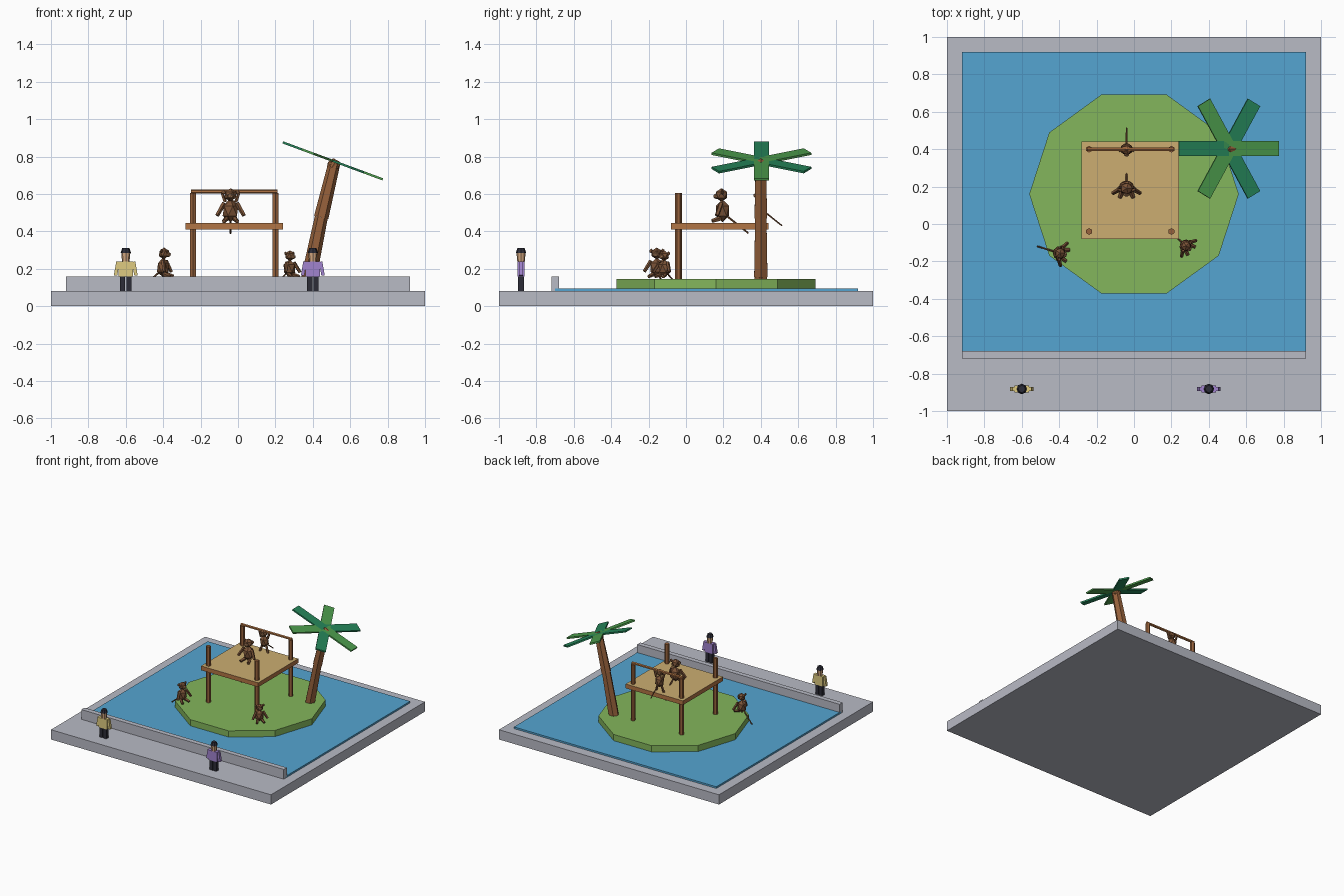
import bpy, bmesh, math
from mathutils import Matrix, Vector

if "Cube" in bpy.data.objects:
    bpy.data.objects.remove(bpy.data.objects["Cube"])

MATS = {}


def mat(name, r, g, b):
    m = bpy.data.materials.new(name)
    m.diffuse_color = [(c / 255) ** 2.2 for c in (r, g, b)] + [1]
    m.use_nodes = True
    m.node_tree.nodes["Principled BSDF"].inputs["Base Color"].default_value = m.diffuse_color
    MATS[name] = m


for args in [("stone", 183, 185, 196), ("water", 85, 163, 208), ("grass", 130, 180, 92),
             ("deck", 203, 172, 112), ("wood", 176, 116, 70), ("post", 150, 98, 62),
             ("bark", 150, 98, 62), ("leaf_light", 78, 155, 78), ("leaf_dark", 42, 132, 90),
             ("fur", 122, 84, 58), ("face", 165, 122, 88), ("skin", 215, 170, 130),
             ("dark", 48, 48, 58), ("yellow", 222, 202, 128), ("purple", 160, 130, 205)]:
    mat(*args)


def finish(name, bm, material, M=Matrix()):
    bm.transform(M)
    me = bpy.data.meshes.new(name)
    bm.to_mesh(me)
    bm.free()
    me.materials.append(MATS[material])
    ob = bpy.data.objects.new(name, me)
    bpy.context.collection.objects.link(ob)
    return ob


def box(name, lo, hi, material, M=Matrix()):
    lo, hi = Vector(lo), Vector(hi)
    bm = bmesh.new()
    bmesh.ops.create_cube(bm, size=1)
    return finish(name, bm, material,
                  M @ Matrix.Translation((lo + hi) / 2) @ Matrix.Diagonal((*(hi - lo), 1)))


def rod(name, a, b, r1, r2, material, M=Matrix(), sides=6):
    a, b = Vector(a), Vector(b)
    bm = bmesh.new()
    bmesh.ops.create_cone(bm, cap_ends=True, segments=sides, radius1=r1, radius2=r2,
                          depth=(b - a).length)
    R = (b - a).to_track_quat('Z', 'Y').to_matrix().to_4x4()
    return finish(name, bm, material, M @ Matrix.Translation((a + b) / 2) @ R)


def ball(name, c, r, material, M=Matrix()):
    bm = bmesh.new()
    bmesh.ops.create_icosphere(bm, subdivisions=1, radius=1)
    return finish(name, bm, material, M @ Matrix.Translation(c) @ Matrix.Diagonal((*r, 1)))


# Enclosure: slab, water, front wall, island
box("base_slab", (-1, -1, 0), (1, 1, 0.08), "stone")
box("water", (-0.92, -0.70, 0.07), (0.92, 0.92, 0.094), "water")
box("viewing_wall", (-0.92, -0.72, 0.07), (0.92, -0.68, 0.16), "stone")
bm = bmesh.new()
bmesh.ops.create_cone(bm, cap_ends=True, segments=10, radius1=0.56, radius2=0.56, depth=0.06)
# first vertex must point along +x
v = bm.verts[:][0].co
finish("island", bm, "grass",
       Matrix.Translation((0, 0.16, 0.115)) @ Matrix.Rotation(-math.atan2(v.y, v.x), 4, 'Z'))

# Climbing platform: deck with tan top face, four posts, bar
deck = box("platform_deck", (-0.28, -0.08, 0.41), (0.24, 0.44, 0.445), "wood")
deck.data.materials.append(MATS["deck"])
for p in deck.data.polygons:
    p.material_index = int(p.normal.z > 0.5)
for x in (-0.24, 0.20):
    for y in (-0.04, 0.40):
        rod("platform_post", (x, y, 0.12), (x, y, 0.605), 0.018, 0.018, "post")
rod("climbing_bar", (-0.25, 0.40, 0.613), (0.21, 0.40, 0.613), 0.011, 0.011, "wood")

# Palm: leaning trunk pieces, crown knob, six flat fronds in a tilted plane
path = [(0.345, 0.40, 0.02), (0.38, 0.40, 0.16), (0.445, 0.40, 0.475), (0.515, 0.40, 0.765)]
for i in range(3):
    rod("palm_trunk", path[i], path[i + 1], 0.043 - 0.002 * i, 0.038 - 0.003 * i, "bark")
ball("palm_crown", (0.51, 0.40, 0.755), (0.04, 0.036, 0.036), "bark")
tilt = Matrix.Translation((0.507, 0.403, 0.777)) @ Matrix.Rotation(math.radians(20.3), 4, 'Y')
for i in range(6):
    box("palm_frond", (0.0, -0.04, -0.006), (0.285, 0.04, 0.006),
        "leaf_dark" if i % 2 else "leaf_light",
        tilt @ Matrix.Rotation(math.radians(60 * i), 4, 'Z'))


# Monkeys: origin at seat, facing -y
def monkey(x, y, z, s, turn, hanging=False):
    M = (Matrix.Translation((x, y, z)) @ Matrix.Rotation(math.radians(turn), 4, 'Z')
         @ Matrix.Scale(s, 4))
    ball("monkey_body", (0, 0, 0.065), (0.047, 0.042, 0.06), "fur", M)
    ball("monkey_head", (0, -0.005, 0.15), (0.037, 0.035, 0.036), "fur", M)
    ball("monkey_muzzle", (0, -0.034, 0.143), (0.02, 0.016, 0.016), "face", M)
    for k in (-1, 1):
        ball("monkey_ear", (k * 0.037, 0, 0.165), (0.013, 0.008, 0.014), "fur", M)
        if hanging:
            rod("monkey_arm", (k * 0.035, 0, 0.10), (k * 0.06, 0, 0.172), 0.012, 0.01, "fur", M, 5)
            rod("monkey_leg", (k * 0.02, 0, 0.03), (k * 0.055, -0.01, -0.07), 0.012, 0.01, "fur", M, 5)
        else:
            rod("monkey_arm", (k * 0.035, -0.008, 0.105), (k * 0.072, -0.03, 0.04),
                0.013, 0.011, "fur", M, 5)
            rod("monkey_leg", (k * 0.02, -0.01, 0.025), (k * 0.036, -0.055, 0.01),
                0.014, 0.011, "fur", M, 5)
    rod("monkey_tail", (0, 0.025, 0.035), (0, 0.138, -0.055), 0.006, 0.005, "fur", M, 5)


monkey(-0.04, 0.195, 0.445, 1.0, 0)
monkey(-0.04, 0.40, 0.475, 0.82, 0, True)
monkey(-0.40, -0.155, 0.15, 0.88, 73)
monkey(0.275, -0.115, 0.15, 0.8, 48)


# Visitors outside the wall
def visitor(x, y, shirt):
    M = Matrix.Translation((x, y, 0.08))
    for k in (-1, 1):
        box("visitor_leg", (k * 0.017 - 0.014, -0.015, 0), (k * 0.017 + 0.014, 0.015, 0.085), "dark", M)
        A = M @ Matrix.Translation((k * 0.042, 0, 0.158)) @ Matrix.Rotation(k * -0.17, 4, 'Y')
        box("visitor_arm", (-0.009, -0.011, -0.075), (0.009, 0.011, 0), shirt, A)
    box("visitor_torso", (-0.038, -0.019, 0.08), (0.038, 0.019, 0.16), shirt, M)
    rod("visitor_head", (0, 0, 0.158), (0, 0, 0.212), 0.02, 0.025, "skin", M, 8)
    rod("visitor_hair", (0, 0, 0.205), (0, 0, 0.231), 0.028, 0.019, "dark", M, 8)


visitor(-0.60, -0.882, "yellow")
visitor(0.40, -0.882, "purple")
